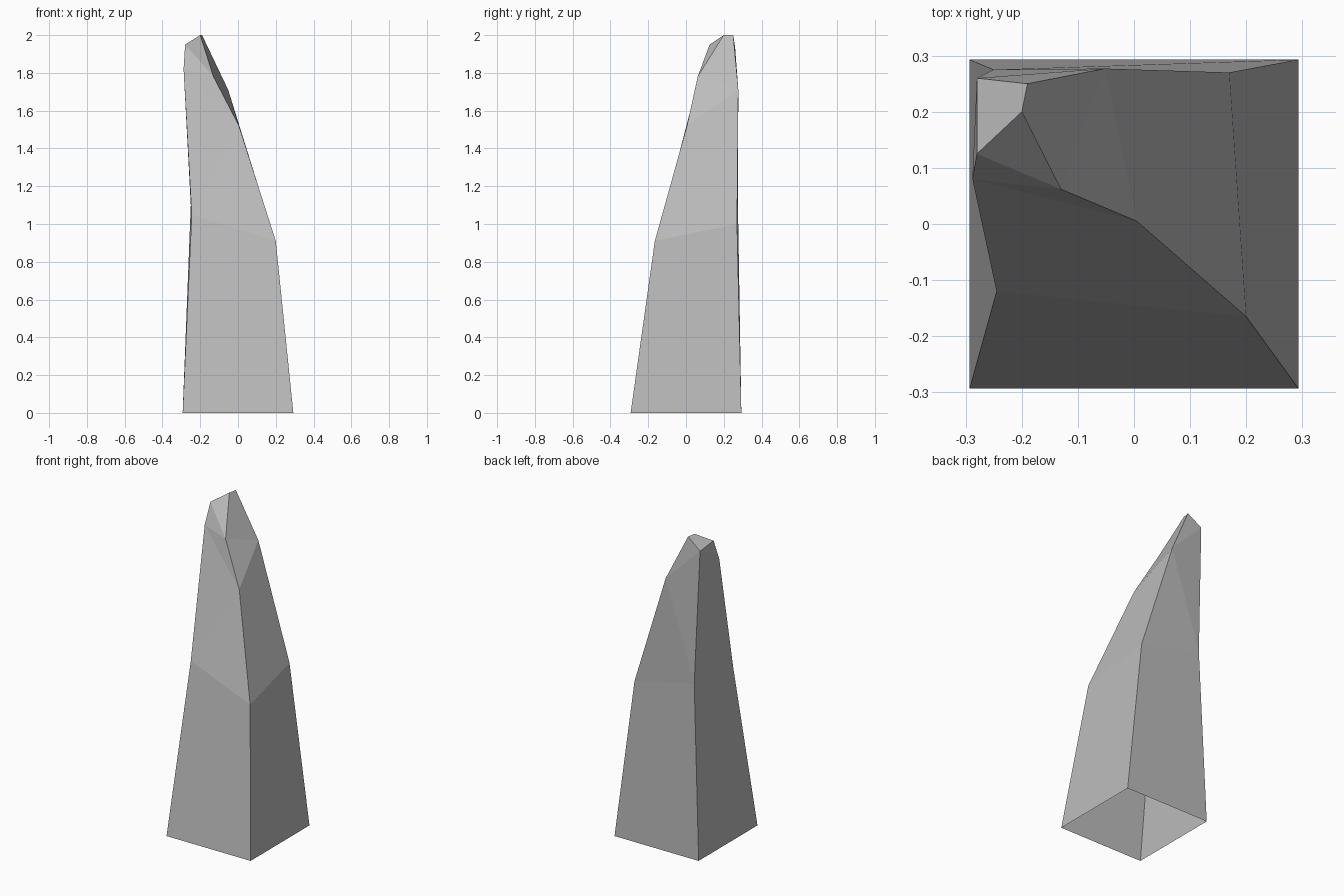
import bpy
import bmesh

default_cube = bpy.data.objects.get("Cube")
if default_cube:
    bpy.data.objects.remove(default_cube, do_unlink=True)

# Single stone colour
stone = bpy.data.materials.new("grey stone")
stone.use_nodes = True
colour = (0.5, 0.5, 0.5, 1.0)
stone.diffuse_color = colour
shader = next(n for n in stone.node_tree.nodes if n.type == "BSDF_PRINCIPLED")
shader.inputs["Base Color"].default_value = colour
shader.inputs["Roughness"].default_value = 0.9

bm = bmesh.new()


def ring(points):
    return [bm.verts.new(p) for p in points]


def facet(*corners):
    return bm.faces.new(corners)


# Rings run front left, front right, back right, back left as seen from the front
half = 0.293
base = ring([(sx * half, sy * half, 0) for sx, sy in ((-1, -1), (1, -1), (1, 1), (-1, 1))])
waist = ring([(-0.245, -0.12, 1.05), (0.2, -0.165, 0.91),
              (0.17, 0.27, 1.0), (-0.25, 0.275, 1.1)])
tip = ring([(-0.28, 0.125, 1.95), (-0.2, 0.2, 2.0),
            (-0.19, 0.25, 2.0), (-0.28, 0.26, 1.935)])

# Irregular shoulder points between waist and tip
shoulder, notch, ridge, back_peak = ring([
    (-0.288, 0.08, 1.82), (-0.13, 0.062, 1.78),
    (0.005, 0.005, 1.52), (-0.052, 0.277, 1.71)])

# Lower walls, open underneath, and the sloping cap
for i in range(4):
    j = (i + 1) % 4
    facet(base[i], base[j], waist[j], waist[i])
facet(*tip)

w_fl, w_fr, w_br, w_bl = waist
t_fl, t_fr, t_br, t_bl = tip

# Front facets
facet(w_fl, w_fr, ridge)
facet(w_fl, ridge, shoulder)
facet(shoulder, ridge, notch)
facet(shoulder, notch, t_fl)
facet(t_fl, notch, t_fr)

# Right slope facets
facet(w_fr, w_br, ridge)
facet(ridge, w_br, back_peak)
facet(ridge, back_peak, notch)
facet(notch, back_peak, t_fr)
facet(t_fr, back_peak, t_br)

# Back facets
facet(w_br, w_bl, back_peak)
facet(w_bl, t_bl, back_peak)
facet(back_peak, t_bl, t_br)

# Left facets
facet(w_bl, w_fl, shoulder)
facet(w_bl, shoulder, t_bl)
facet(shoulder, t_fl, t_bl)

bmesh.ops.recalc_face_normals(bm, faces=bm.faces[:])
mesh = bpy.data.meshes.new("rock_spire")
bm.to_mesh(mesh)
bm.free()
mesh.materials.append(stone)
spire = bpy.data.objects.new("rock_spire", mesh)
bpy.context.scene.collection.objects.link(spire)
